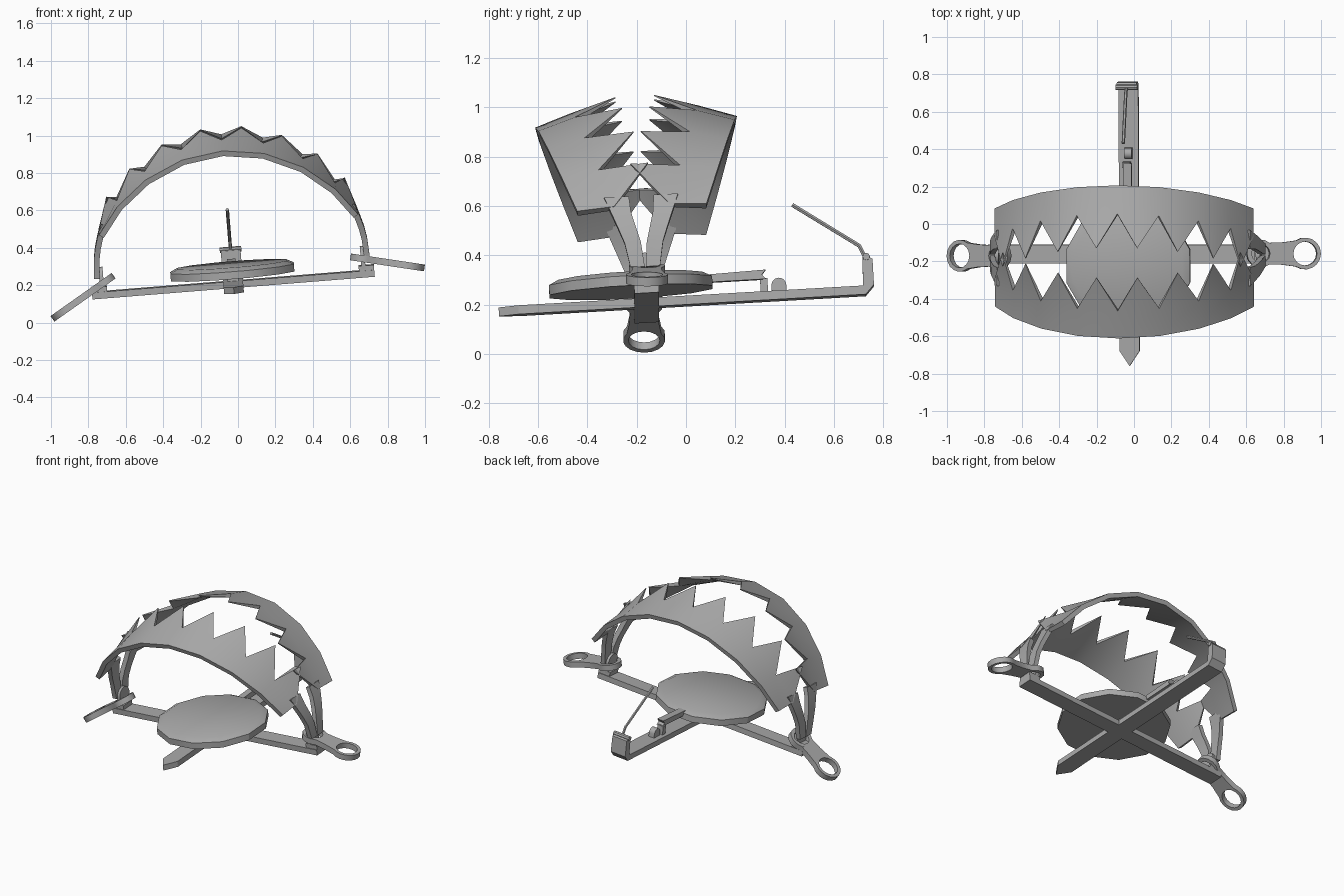
import bpy, bmesh
from math import cos, sin, radians, atan2
from mathutils import Matrix, Vector

cube = bpy.data.objects.get("Cube")
if cube:
    bpy.data.objects.remove(cube)

steel = bpy.data.materials.new("dull_steel")
steel.use_nodes = True
GREY = (0.4, 0.4, 0.4, 1)
steel.diffuse_color = GREY
steel.node_tree.nodes["Principled BSDF"].inputs["Base Color"].default_value = GREY

# The whole trap rests tilted on one ring
TILT = (Matrix.Translation((-0.025, -0.16, 0.205))
        @ Matrix.Rotation(radians(-4.6), 4, 'Y') @ Matrix.Rotation(radians(3.3), 4, 'X'))
parts = []


def add(name, data, matrix=TILT, mirror="", thick=0, offset=0, group=None):
    """Link a part, then bake its solidify and mirror modifiers."""
    ob = bpy.data.objects.new(name, data)
    bpy.context.collection.objects.link(ob)
    ob.matrix_world = matrix
    if group:
        vg = ob.vertex_groups.new(name="thickness")
        for i, w in enumerate(group):
            vg.add([i], w, 'REPLACE')
    if thick:
        m = ob.modifiers.new("Solidify", 'SOLIDIFY')
        m.thickness, m.offset = thick, offset
        if group:
            m.vertex_group = "thickness"
    if mirror:
        m = ob.modifiers.new("Mirror", 'MIRROR')
        m.use_axis = ['X' in mirror, 'Y' in mirror, False]
    bpy.context.view_layer.update()
    ev = ob.evaluated_get(bpy.context.evaluated_depsgraph_get())
    mesh = bpy.data.meshes.new_from_object(ev)
    bpy.data.objects.remove(ob)
    mesh.materials.clear()
    mesh.materials.append(steel)
    ob = bpy.data.objects.new(name, mesh)
    bpy.context.collection.objects.link(ob)
    ob.matrix_world = matrix
    parts.append(ob)


def prism(name, pts, lo, hi, axis='X', **kw):
    """Extrude a profile along X (points are y, z) or Z (points are x, y)."""
    place = (lambda a, b: (lo, a, b)) if axis == 'X' else (lambda a, b: (a, b, lo))
    bm = bmesh.new()
    face = bm.faces.new([bm.verts.new(place(*p)) for p in pts])
    ext = bmesh.ops.extrude_face_region(bm, geom=[face])
    shift = Vector((hi - lo, 0, 0)) if axis == 'X' else Vector((0, 0, hi - lo))
    bmesh.ops.translate(bm, vec=shift, verts=[v for v in ext['geom'] if isinstance(v, bmesh.types.BMVert)])
    bmesh.ops.recalc_face_normals(bm, faces=bm.faces)
    mesh = bpy.data.meshes.new(name)
    bm.to_mesh(mesh)
    bm.free()
    add(name, mesh, **kw)


def arc(cx, cy, r, a0, a1, n):
    angles = [radians(a0 + (a1 - a0) * i / n) for i in range(n + 1)]
    return [(cx + r * cos(a), cy + r * sin(a)) for a in angles]


def rect(a0, a1, b0, b1):
    return [(a0, b0), (a1, b0), (a1, b1), (a0, b1)]


# Crossed base bars, one with a pointed front end
prism("side_bar", rect(-0.757, 0.757, -0.05, 0.05), -0.018, 0.018, 'Z')
prism("long_bar", [(-0.053, 0.88), (-0.053, -0.52), (0, -0.6), (0.053, -0.52), (0.053, 0.88)],
      -0.018, 0.018, 'Z')
prism("rear_upright", [(0.86, -0.018), (0.89, -0.018), (0.925, 0.02), (0.925, 0.125),
                       (0.9, 0.138), (0.885, 0.13), (0.88, 0.018), (0.86, 0.018)], -0.053, 0.053)

# Pivots at the side bar ends
prism("bar_end_tab", rect(-0.045, 0.045, 0.015, 0.045), 0.675, 0.757, mirror="X")
prism("pivot_eye", [(-0.045, 0.03)] + arc(0, 0.1, 0.05, 180, 0, 8) + [(0.045, 0.03)],
      0.69, 0.712, mirror="X")

# Toothed jaws: an arched band with one tooth per segment
half = [(0, 0.74), (0.22, 0.708), (0.424, 0.615), (0.585, 0.482), (0.695, 0.335)]
arch = [(-x, z) for x, z in half[:0:-1]] + half
verts, faces, weights = [], [], []
for x, z in arch:
    y = -0.41 + (0.74 - z) * 0.364
    verts += [(x, y, z), (x, y + 0.15, z + 0.01 + 0.1 * (z - 0.335))]
    weights += [1, 0.8]
for i in range(len(arch) - 1):
    b0, v0, b1, v1 = range(2 * i, 2 * i + 4)
    mid = (Vector(verts[b0]) + Vector(verts[b1])) / 2
    verts.append(tuple(mid + Vector((0, 0.325, 0.112))))
    weights.append(0.15)
    faces += [(b0, b1, v1, v0), (v0, v1, len(verts) - 1)]
mesh = bpy.data.meshes.new("jaws")
mesh.from_pydata(verts, [], faces)
add("jaws", mesh, mirror="Y", thick=0.03, offset=-1, group=weights)

# Jaw arms curving down to the pivots
rows = [(0.665, 0.38, -0.15, -0.05), (0.688, 0.315, -0.125, -0.045), (0.707, 0.25, -0.1, -0.028),
        (0.718, 0.19, -0.078, -0.012), (0.724, 0.09, -0.06, -0.002)]
verts = [(x, y, z) for x, z, y0, y1 in rows for y in (y0, y1)]
mesh = bpy.data.meshes.new("jaw_arms")
mesh.from_pydata(verts, [], [(2 * i, 2 * i + 1, 2 * i + 3, 2 * i + 2) for i in range(len(rows) - 1)])
add("jaw_arms", mesh, mirror="XY", thick=0.03)

# Twelve sided pressure pan with a chamfered rim
bm = bmesh.new()
disc = bmesh.ops.create_cone(bm, cap_ends=True, segments=12, radius1=0.343, radius2=0.343, depth=0.06)
top = [e for e in bm.edges if all(v.co.z > 0 for v in e.verts)]
for v in bm.verts:
    if v.co.z > 0:
        v.co.z -= 0.02
roof = max(bm.faces, key=lambda f: f.calc_center_median().z)
bmesh.ops.inset_region(bm, faces=[roof], thickness=0.04, depth=0.02)
bmesh.ops.transform(bm, verts=bm.verts,
                    matrix=Matrix.Translation((0, -0.06, 0.08)) @ Matrix.Rotation(radians(15), 4, 'Z'))
mesh = bpy.data.meshes.new("pan")
bm.to_mesh(mesh)
bm.free()
add("pan", mesh)
prism("pan_post", rect(-0.03, 0.03, 0.01, 0.06), -0.03, 0.03)

# Trigger lever, its bracket and the knob behind it
prism("pan_lever", [(0.2, 0.07), (0.49, 0.07), (0.473, 0.088), (0.49, 0.108), (0.2, 0.1)], -0.022, 0.022)
prism("lever_bracket", rect(0.465, 0.495, 0.01, 0.075), -0.03, 0.012)
prism("knob", [(0.57, 0.01)] + arc(0.54, 0.042, 0.03, 0, 180, 8) + [(0.51, 0.01)], -0.02, 0.02)

# Hinge pin and bent catch rod on the upright
prism("hinge_pin", arc(0.9, 0.135, 0.015, 0, 315, 7), -0.058, 0.058)
curve = bpy.data.curves.new("catch_rod", 'CURVE')
curve.dimensions = '3D'
curve.bevel_depth, curve.bevel_resolution, curve.use_fill_caps = 0.009, 1, True
path = [(0, 0.898, 0.13), (0, 0.874, 0.185), (0, 0.613, 0.366)]
line = curve.splines.new('POLY')
line.points.add(len(path) - 1)
for p, co in zip(line.points, path):
    p.co = (*co, 1)
add("catch_rod", curve)


# Anchor plates: a waisted link with a collar hole and a ring hole
def anchor(name, start, end):
    shape = bpy.data.curves.new(name, 'CURVE')
    shape.dimensions, shape.fill_mode, shape.extrude = '2D', 'BOTH', 0.018
    reach = 0.24
    outline = (arc(0, 0, 0.075, 50, 310, 10) + [(0.12, -0.06)]
               + arc(reach, 0, 0.085, -125, 125, 12) + [(0.12, 0.06)])
    for pts in (outline, arc(0, 0, 0.05, 0, 330, 11), arc(reach, 0, 0.064, 0, 337.5, 15)):
        s = shape.splines.new('POLY')
        s.points.add(len(pts) - 1)
        for p, (x, y) in zip(s.points, pts):
            p.co = (x, y, 0, 1)
        s.use_cyclic_u = True
    a, b = Vector(start), Vector(end)
    d = (b - a).normalized()
    pivot = b - d * (reach + 0.085)
    add(name, shape, Matrix.Translation(pivot) @ Matrix.Rotation(atan2(-d.z, d.x), 4, 'Y'))


anchor("left_anchor_plate", (0.61, -0.158, 0.35), (0.997, -0.158, 0.292))
anchor("right_anchor_plate", (-0.68, -0.17, 0.24), (-0.992, -0.17, 0.02))

# Smooth shading with sharp corners kept
bpy.ops.object.select_all(action='DESELECT')
for ob in parts:
    ob.select_set(True)
bpy.context.view_layer.objects.active = parts[0]
bpy.ops.object.shade_smooth_by_angle(angle=radians(30))
